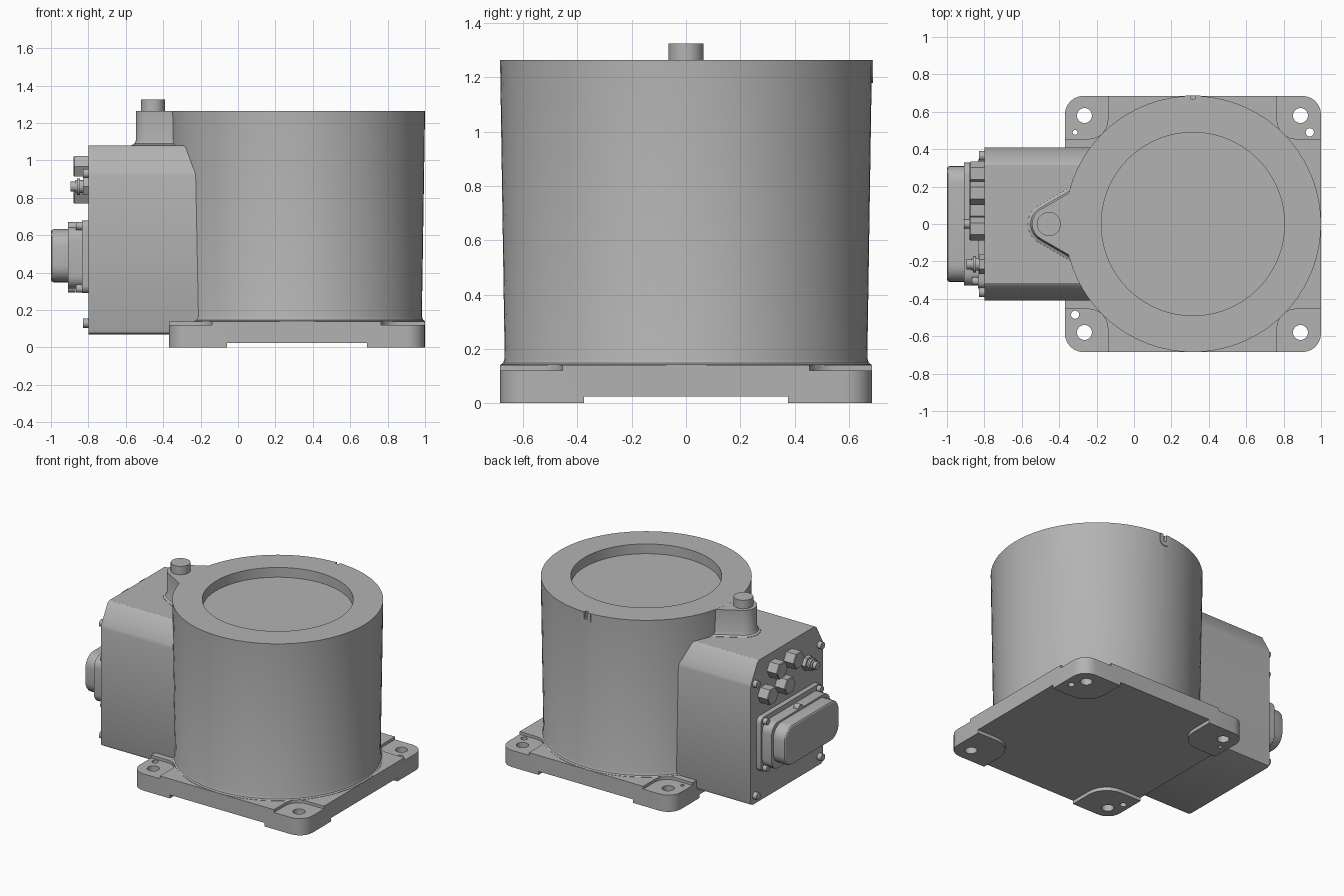
import bpy, bmesh
from math import sin, cos, pi, radians

cube = bpy.data.objects.get("Cube")
if cube:
    bpy.data.objects.remove(cube, do_unlink=True)

grey = bpy.data.materials.new("cast_grey")
grey.use_nodes = True
COLOUR = (0.45, 0.45, 0.45, 1)
grey.diffuse_color = COLOUR
grey.node_tree.nodes["Principled BSDF"].inputs["Base Color"].default_value = COLOUR

AXIS = 0.315   # x of the drum axis
BACK = -0.8    # x of the connector panel


def circle(cx, cy, r, n=24, start=0.0):
    return [(cx + r * cos(start + 2 * pi * i / n), cy + r * sin(start + 2 * pi * i / n))
            for i in range(n)]


def rounded(x0, x1, y0, y1, r, n=6):
    """Outline of a rectangle with rounded corners."""
    corners = [(x1 - r, y1 - r), (x0 + r, y1 - r), (x0 + r, y0 + r), (x1 - r, y0 + r)]
    return [(cx + r * cos(pi / 2 * (k + i / n)), cy + r * sin(pi / 2 * (k + i / n)))
            for k, (cx, cy) in enumerate(corners) for i in range(n + 1)]


def finish(obj):
    bpy.ops.object.select_all(action='DESELECT')
    obj.select_set(True)
    bpy.context.view_layer.objects.active = obj
    bpy.ops.object.shade_smooth_by_angle(angle=radians(30))


def loft(name, *rings, axis='z'):
    """Closed solid through (outline, height) rings stacked along z or x."""
    bm = bmesh.new()
    loops = [[bm.verts.new((h, u, v) if axis == 'x' else (u, v, h)) for u, v in outline]
             for outline, h in rings]
    n = len(loops[0])
    for a, b in zip(loops, loops[1:]):
        for i in range(n):
            bm.faces.new((a[i], a[(i + 1) % n], b[(i + 1) % n], b[i]))
    bm.faces.new(loops[0])
    bm.faces.new(loops[-1])
    bmesh.ops.recalc_face_normals(bm, faces=bm.faces)
    mesh = bpy.data.meshes.new(name)
    bm.to_mesh(mesh)
    bm.free()
    mesh.materials.append(grey)
    obj = bpy.data.objects.new(name, mesh)
    bpy.context.collection.objects.link(obj)
    finish(obj)
    return obj


def prism(name, outline, h0, h1, axis='z'):
    return loft(name, (outline, h0), (outline, h1), axis=axis)


def cut(obj, cutters):
    for cutter in cutters:
        mod = obj.modifiers.new("cut", 'BOOLEAN')
        mod.operation, mod.solver, mod.object = 'DIFFERENCE', 'EXACT', cutter
        bpy.context.view_layer.objects.active = obj
        bpy.ops.object.modifier_apply(modifier=mod.name)
        bpy.data.objects.remove(cutter, do_unlink=True)
    finish(obj)


# Base plate with recessed corner pads, corner feet and bolt holes
plate = prism("base_plate", rounded(-0.37, 1.0, -0.685, 0.685, 0.1), 0, 0.14)
under = prism("underside_cutter", rounded(-0.6, 1.2, -0.9, 0.9, 0.05), -0.1, 0.025)
feet, pads, holes = [], [], []
for sy in (-1, 1):
    for x0, x1, fx0, fx1, hx in ((-0.6, -0.14, -0.7, -0.06, -0.265),
                                 (0.765, 1.2, 0.69, 1.3, 0.89)):
        y0, y1 = sorted((sy * 0.455, sy * 0.9))
        pads.append(prism("pad_cutter", rounded(x0, x1, y0, y1, 0.1), 0.12, 0.3))
        y0, y1 = sorted((sy * 0.375, sy * 1.0))
        feet.append(prism("foot_cutter", rounded(fx0, fx1, y0, y1, 0.15), -0.2, 0.1))
        holes.append(prism("hole_cutter", circle(hx, sy * 0.58, 0.04), -0.1, 0.3))
for x, y, r in ((-0.315, -0.485, 0.022), (0.94, 0.49, 0.022), (-0.315, 0.49, 0.013)):
    holes.append(prism("pin_cutter", circle(x, y, r, 16), -0.1, 0.3))
cut(under, feet)
cut(plate, [under] + pads + holes)

# Tapered drum with a flared foot and a round recess in the top
drum = loft("drum", *[(circle(AXIS, 0, r, 72), z) for r, z in (
    (0.684, 0.13), (0.684, 0.142), (0.674, 0.148), (0.668, 0.165),
    (0.685, 1.265), (0.49, 1.265), (0.49, 1.195))])

# Slotted locating boss at the rim
boss_outline = [(AXIS + 0.04 * cos(a), 1.22 + 0.04 * sin(a))
                for a in [pi + pi * i / 10 for i in range(11)]]
boss_outline += [(AXIS + 0.04, 1.264), (AXIS - 0.04, 1.264)]
boss = prism("rim_boss", boss_outline, 0.6, 0.688, axis='x')
for v in boss.data.vertices:
    v.co = (v.co.y, v.co.x, v.co.z)
boss.data.flip_normals()
for part in (drum, boss):
    slot = prism("slot_cutter", rounded(AXIS - 0.012, AXIS + 0.012, 0.668, 0.8, 0.005), 1.215, 1.4)
    cut(part, [slot])

# Side housing with chamfered top edges
half = [(0.385, 0.07), (0.403, 0.077), (0.41, 0.095), (0.41, 0.92), (0.405, 0.94),
        (0.335, 1.067), (0.315, 1.08)]
section = half + [(-y, z) for y, z in reversed(half)]
prism("side_housing", section, BACK, 0.05, axis='x')


# Lobe joining the drum rim, with its cap
def lobe_outline(r):
    arc = [(-0.455 + r * cos(a), r * sin(a))
           for a in [radians(120 + 10 * i) for i in range(13)]]
    x, y = arc[0]
    end = y + (-0.2 - x) * 0.577
    return [(-0.2, end)] + arc + [(-0.2, -end)]


loft("rim_lobe", *[(lobe_outline(r), z) for r, z in (
    (0.115, 1.07), (0.113, 1.082), (0.098, 1.09), (0.09, 1.11), (0.09, 1.2645))])
loft("lobe_cap", (circle(-0.455, 0, 0.064, 32), 1.25), (circle(-0.455, 0, 0.064, 32), 1.325))

# Panel corner bolts and connector flange screws
for sy in (-1, 1):
    for z in (0.13, 0.93):
        prism("panel_bolt", circle(sy * 0.365, z, 0.025, 16), BACK - 0.03, BACK + 0.02, axis='x')
    for z in (0.315, 0.65):
        prism("flange_screw", circle(sy * 0.305, z, 0.022, 16), BACK - 0.065, BACK, axis='x')

# Main connector: flange, collar, seam and hood
prism("connector_flange", rounded(-0.345, 0.345, 0.29, 0.68, 0.04), BACK - 0.035, BACK + 0.02, axis='x')
prism("connector_collar", rounded(-0.33, 0.33, 0.315, 0.645, 0.07), BACK - 0.11, BACK, axis='x')
loft("connector_hood", *[(rounded(-w, w, 0.49 - h, 0.49 + h, r), x) for w, h, r, x in (
    (0.31, 0.142, 0.09, -0.9), (0.31, 0.142, 0.09, -0.985),
    (0.306, 0.138, 0.088, -0.995), (0.298, 0.13, 0.08, -1.0))], axis='x')
for z in (0.32, 0.645):
    prism("latch_post", circle(0, z, 0.025, 16), BACK - 0.11, BACK - 0.07, axis='x')

# Staggered hexagonal blanking plugs
for y, z in ((0.27, 0.825), (0.165, 0.968), (0.075, 0.825), (-0.025, 0.968)):
    loft("hex_plug", (circle(y, z, 0.063, 6), BACK + 0.02), (circle(y, z, 0.063, 6), -0.875),
         (circle(y, z, 0.058, 6), -0.88), axis='x')

# Small round connector
for name, r, n, x in (("socket_nut", 0.052, 6, -0.83), ("socket_body", 0.034, 20, -0.87),
                      ("socket_ring", 0.044, 20, -0.86), ("socket_tip", 0.027, 20, -0.895)):
    x0 = -0.845 if name == "socket_ring" else BACK + 0.02
    prism(name, circle(-0.215, 0.86, r, n), x0, x, axis='x')
